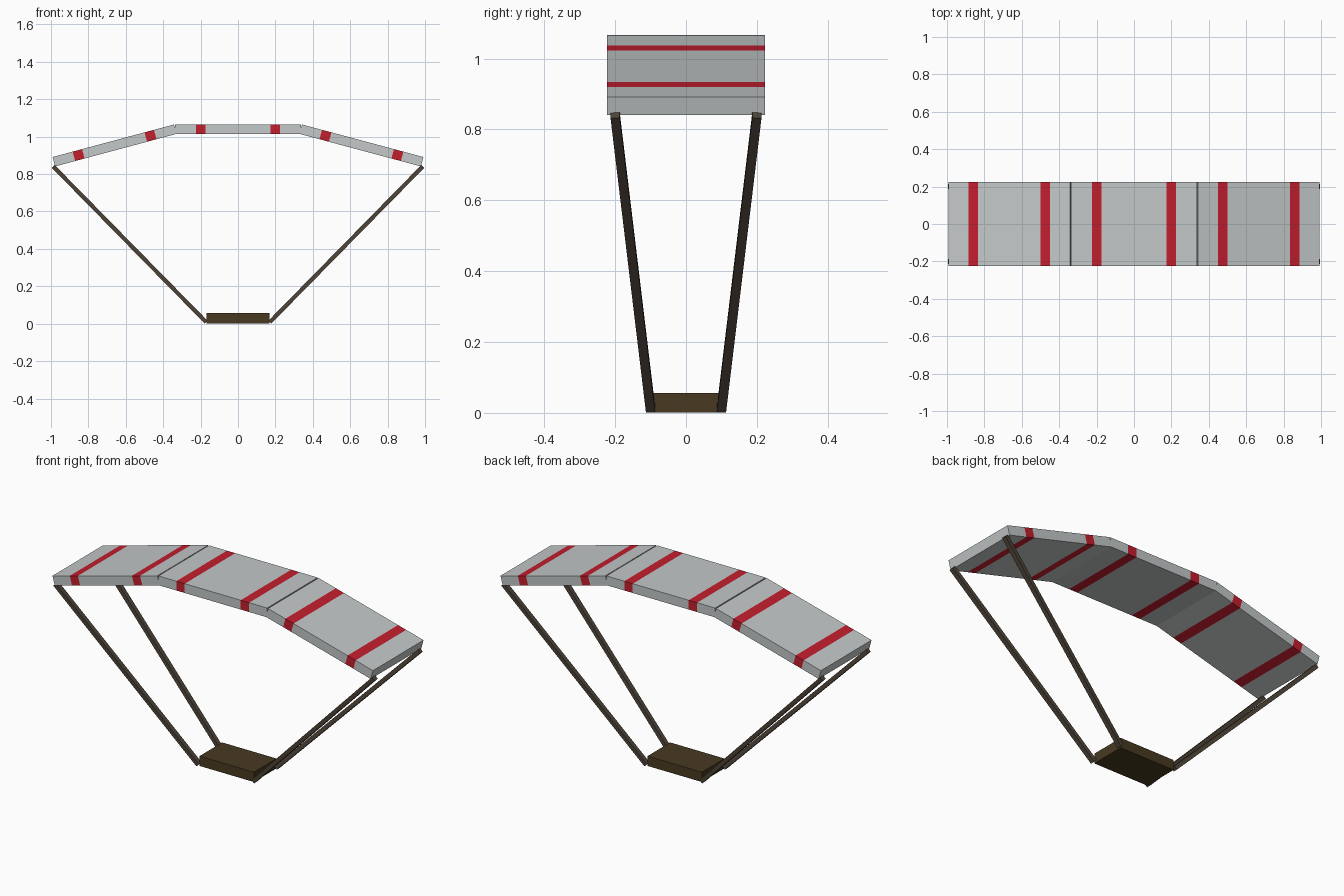
import bpy
import bmesh
import math
from mathutils import Matrix, Vector

if "Cube" in bpy.data.objects:
    bpy.data.objects.remove(bpy.data.objects["Cube"], do_unlink=True)


def material(name, rgb):
    m = bpy.data.materials.new(name)
    m.use_nodes = True
    m.diffuse_color = (*rgb, 1)
    bsdf = next(n for n in m.node_tree.nodes if n.type == 'BSDF_PRINCIPLED')
    bsdf.inputs["Base Color"].default_value = (*rgb, 1)
    return m


GREY = material("pale grey", (0.55, 0.58, 0.58))
RED = material("stripe red", (0.55, 0.013, 0.027))
BROWN = material("dark brown", (0.065, 0.042, 0.015))
STRAP = material("strap brown", (0.08, 0.061, 0.042))


def box_mesh(size):
    bm = bmesh.new()
    bmesh.ops.create_cube(bm, size=1)
    bmesh.ops.scale(bm, vec=size, verts=bm.verts)
    return bm


def finish(bm, name, mats, matrix):
    mesh = bpy.data.meshes.new(name)
    bm.to_mesh(mesh)
    bm.free()
    for m in mats:
        mesh.materials.append(m)
    ob = bpy.data.objects.new(name, mesh)
    ob.matrix_world = matrix
    bpy.context.collection.objects.link(ob)
    return ob


# Canopy panel with two red bands cut all the way round
PANEL = (0.672, 0.447, 0.052)
BAND_X, BAND_HALF = 0.199, 0.026


def canopy_panel(name, x, z, tilt):
    bm = box_mesh(PANEL)
    for side in (-1, 1):
        for edge in (-BAND_HALF, BAND_HALF):
            bmesh.ops.bisect_plane(
                bm, geom=bm.verts[:] + bm.edges[:] + bm.faces[:],
                plane_co=(side * BAND_X + edge, 0, 0), plane_no=(1, 0, 0))
    for f in bm.faces:
        on_band = abs(abs(f.calc_center_median().x) - BAND_X) < BAND_HALF
        f.material_index = 1 if on_band else 0
    finish(bm, name, (GREY, RED),
           Matrix.Translation((x, 0, z)) @ Matrix.Rotation(tilt, 4, 'Y'))


canopy_panel("canopy_centre", 0, 1.04, 0)
for label, s in (("left", 1), ("right", -1)):
    canopy_panel("canopy_" + label, s * 0.66, 0.953, s * math.radians(15))

# Seat base
finish(box_mesh((0.336, 0.2, 0.055)), "base", (BROWN,),
       Matrix.Translation((0, 0, 0.0285)))


# Straps from the base corners to the canopy tips
def strap(name, sx, sy):
    a = Vector((sx * 0.171, sy * 0.1, 0.009))
    b = Vector((sx * 0.987, sy * 0.2, 0.84))
    axis = (b - a).normalized()
    across = Vector((0, 1, 0)).cross(axis).normalized()
    depth = axis.cross(across)
    rot = Matrix((across, depth, axis)).transposed().to_4x4()
    finish(box_mesh((0.022, 0.026, (b - a).length)), name, (STRAP,),
           Matrix.Translation((a + b) / 2) @ rot)


for xl, sx in (("left", 1), ("right", -1)):
    for yl, sy in (("front", -1), ("back", 1)):
        strap(f"strap_{yl}_{xl}", sx, sy)
